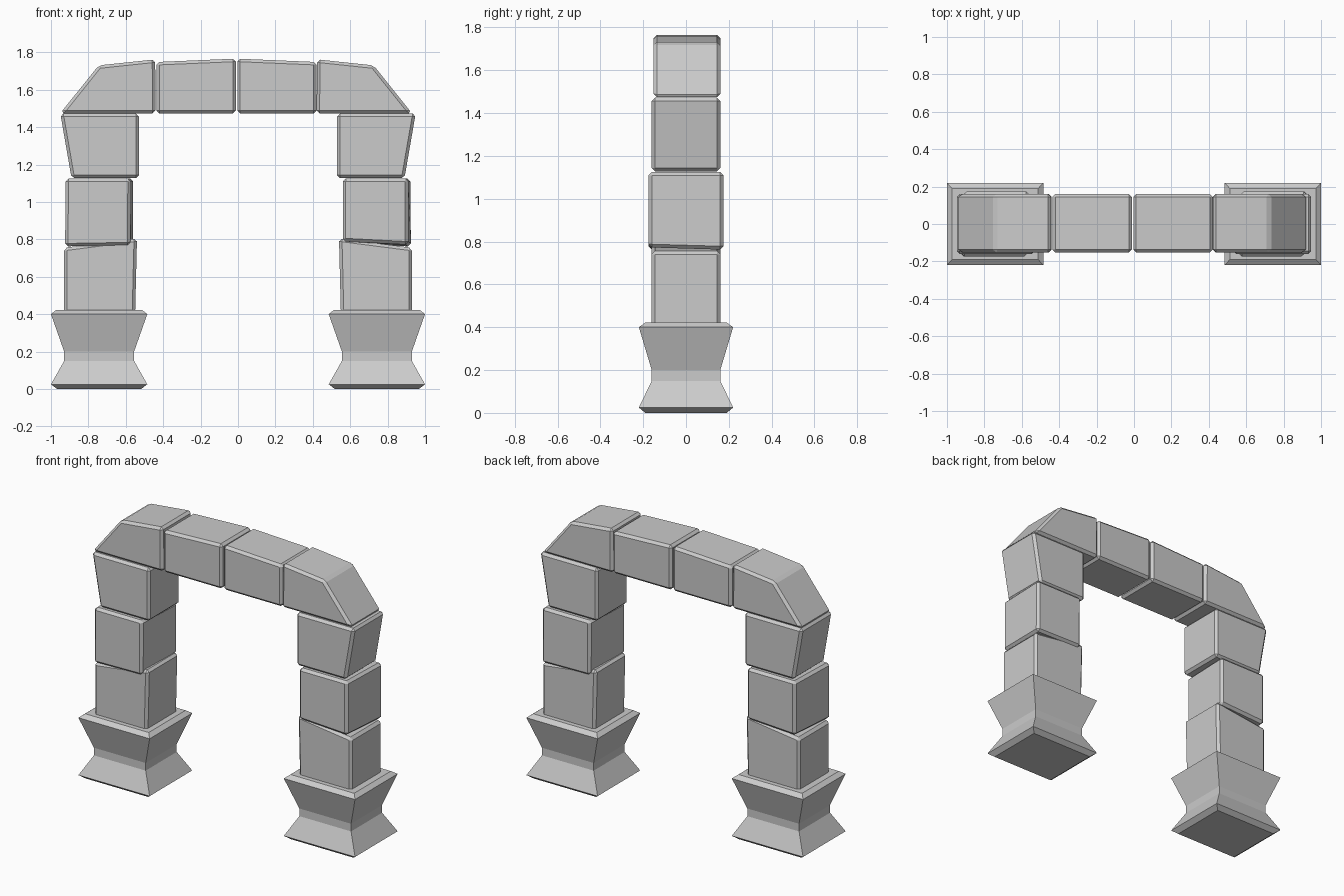
import bpy
import bmesh
from mathutils import Vector

if "Cube" in bpy.data.objects:
    bpy.data.objects.remove(bpy.data.objects["Cube"])


def finish(name, bm, bevel=0.0):
    bmesh.ops.recalc_face_normals(bm, faces=bm.faces)
    if bevel:
        bmesh.ops.bevel(bm, geom=bm.edges[:], offset=bevel, segments=1,
                        profile=0.5, affect='EDGES', clamp_overlap=True)
        bmesh.ops.recalc_face_normals(bm, faces=bm.faces)
    mesh = bpy.data.meshes.new(name)
    bm.to_mesh(mesh)
    bm.free()
    obj = bpy.data.objects.new(name, mesh)
    bpy.context.collection.objects.link(obj)
    return obj


def bridge_rings(bm, rings):
    loops = [[bm.verts.new(Vector(p)) for p in ring] for ring in rings]
    n = len(loops[0])
    for a, b in zip(loops, loops[1:]):
        for i in range(n):
            bm.faces.new((a[i], a[(i + 1) % n], b[(i + 1) % n], b[i]))
    bm.faces.new(loops[0])
    bm.faces.new(loops[-1])


def stone(name, front, y0=-0.16, y1=0.16, back=None):
    """Bevelled stone from an (x, z) outline at the front and at the back."""
    bm = bmesh.new()
    bridge_rings(bm, [[(x, y0, z) for x, z in front],
                      [(x, y1, z) for x, z in (back or front)]])
    return finish(name, bm, 0.016)


def flip(outline, centre=0.0):
    return [(2 * centre - x, z) for x, z in outline]


# Flared pedestal: (half width x, half depth y, z)
PEDESTAL = [(0.225, 0.19, 0.0), (0.2575, 0.22, 0.025), (0.187, 0.16, 0.15),
            (0.187, 0.16, 0.20), (0.2575, 0.22, 0.40), (0.23, 0.19, 0.422)]
# Outlines for the left side
LOWER = [(-0.93, 0.40), (-0.55, 0.40), (-0.54, 0.805), (-0.93, 0.755)]
UPPER = [(-0.89, 1.127), (-0.53, 1.127), (-0.53, 1.473), (-0.95, 1.473)]
CORNER = [(-0.95, 1.474), (-0.44, 1.474), (-0.443, 1.762), (-0.745, 1.73)]
SPAN = [(-0.437, 1.474), (-0.012, 1.474), (-0.012, 1.766), (-0.437, 1.748)]
# Twisted middle stone, front and back
MID_F = [(-0.925, 0.762), (-0.575, 0.768), (-0.573, 1.125), (-0.922, 1.125)]
MID_B = [(-0.91, 0.772), (-0.56, 0.79), (-0.56, 1.125), (-0.91, 1.125)]

for side, s in (("left", -1), ("right", 1)):
    right = s > 0
    # Pedestal
    bm = bmesh.new()
    cx = s * 0.7425
    bridge_rings(bm, [[(cx - w, -d, z), (cx + w, -d, z),
                       (cx + w, d, z), (cx - w, d, z)]
                      for w, d, z in PEDESTAL])
    finish(side + "_pedestal", bm)
    # Column stones
    stone(side + "_lower_stone", flip(LOWER) if right else LOWER)
    if right:
        # the twisted stone is turned half way round on this side
        stone("right_middle_stone", flip(MID_B), -0.175, 0.175, flip(MID_F))
    else:
        stone("left_middle_stone", MID_F, -0.175, 0.175, MID_B)
    stone(side + "_upper_stone", flip(UPPER) if right else UPPER)
    # Lintel stones, mirrored about the slightly offset crown joint
    stone(side + "_corner_stone", flip(CORNER, -0.01) if right else CORNER, -0.152, 0.16)
    stone(side + "_span_stone", flip(SPAN, -0.008) if right else SPAN, -0.152, 0.16)
